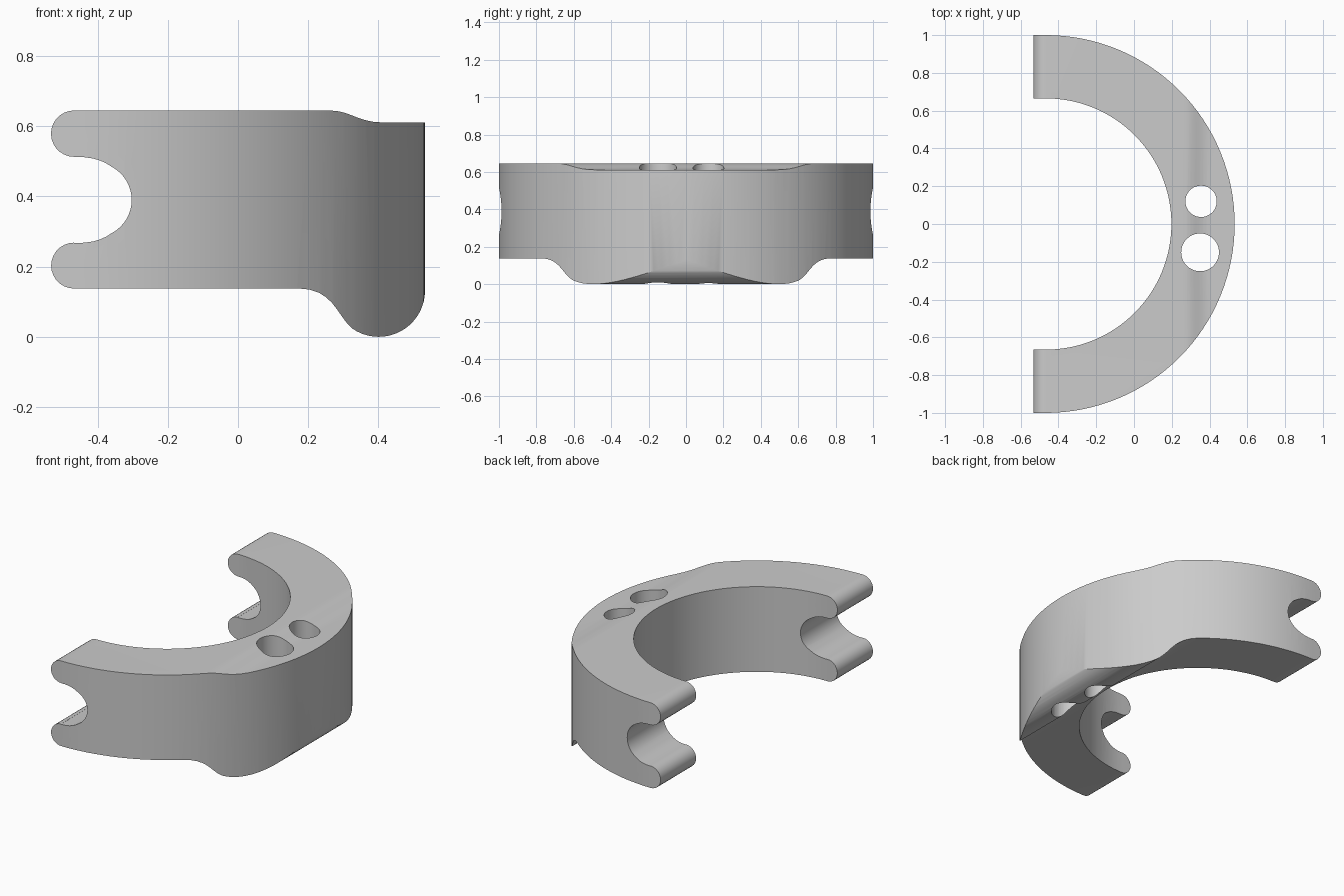
import bpy, bmesh, math
from mathutils import Vector

if "Cube" in bpy.data.objects:
    bpy.data.objects.remove(bpy.data.objects["Cube"])

def arc(cx, cy, r, a0, a1, n):
    return [(cx + r * math.cos(math.radians(a0 + (a1 - a0) * i / n)),
             cy + r * math.sin(math.radians(a0 + (a1 - a0) * i / n))) for i in range(n + 1)]

def bezier(p0, p1, p2, p3, n=8):
    return [tuple((1-t)**3 * Vector(p0) + 3*t*(1-t)**2 * Vector(p1)
                  + 3*t*t*(1-t) * Vector(p2) + t**3 * Vector(p3))
            for t in [i / n for i in range(n + 1)]]

def prism(name, pts, to3d, direction):
    clean = []
    for p in pts:
        if not clean or (Vector(p) - Vector(clean[-1])).length > 1e-4:
            clean.append(p)
    bm = bmesh.new()
    face = bm.faces.new([bm.verts.new(to3d(p)) for p in clean])
    ext = bmesh.ops.extrude_face_region(bm, geom=[face])
    bmesh.ops.translate(bm, vec=direction,
                        verts=[g for g in ext['geom'] if isinstance(g, bmesh.types.BMVert)])
    bmesh.ops.recalc_face_normals(bm, faces=bm.faces)
    me = bpy.data.meshes.new(name)
    bm.to_mesh(me)
    bm.free()
    ob = bpy.data.objects.new(name, me)
    bpy.context.collection.objects.link(ob)
    return ob

CX = -0.467

# Clamp plan: half ring with short straight ends
plan = ([(-0.7, -1)] + arc(CX, 0, 1, -90, 90, 64) + [(-0.7, 1), (-0.7, 0.665)]
        + arc(CX, 0, 0.665, 90, -90, 64) + [(-0.7, -0.665)])
body = prism("half_ring_clamp", plan, lambda p: (p[0], p[1], -0.2), (0, 0, 1.2))

# Side profile: rounded prongs, slot, stepped top and bulging lower lip
top_half_slot = arc(-0.41, 0.39, 0.107, 0, 62, 8)
slot_up = top_half_slot + bezier(top_half_slot[-1], (-0.385, 0.502), (-0.41, 0.513), (-0.468, 0.513), 5)
slot_down = [(x, 0.78 - z) for x, z in slot_up]
profile = (bezier((0.26, 0.645), (0.32, 0.645), (0.34, 0.612), (0.41, 0.611))
           + [(0.6, 0.611), (0.6, 0.13), (0.533, 0.13)]
           + arc(0.401, 0.132, 0.132, 0, -125, 18)
           + bezier((0.322, 0.027), (0.28, 0.065), (0.27, 0.138), (0.17, 0.138))
           + arc(-0.467, 0.203, 0.0655, -90, -270, 14)
           + slot_down[::-1] + slot_up
           + arc(-0.467, 0.579, 0.066, -90, -270, 14))
side = prism("side_profile_cutter", profile, lambda p: (p[0], -1.2, p[1]), (0, 2.4, 0))

# Two screw holes
holes = [prism("hole_cutter", arc(x, y, r, 0, 354, 59), lambda p: (p[0], p[1], -0.3), (0, 0, 1.5))
         for x, y, r in [(0.355, 0.12, 0.083), (0.35, -0.15, 0.1)]]

bpy.context.view_layer.objects.active = body
for cutter, op in [(side, 'INTERSECT')] + [(h, 'DIFFERENCE') for h in holes]:
    m = body.modifiers.new("cut", 'BOOLEAN')
    m.object, m.operation, m.solver = cutter, op, 'EXACT'
    bpy.ops.object.modifier_apply(modifier=m.name)
    bpy.data.objects.remove(cutter)

body.select_set(True)
bpy.ops.object.shade_smooth_by_angle(angle=math.radians(30))
